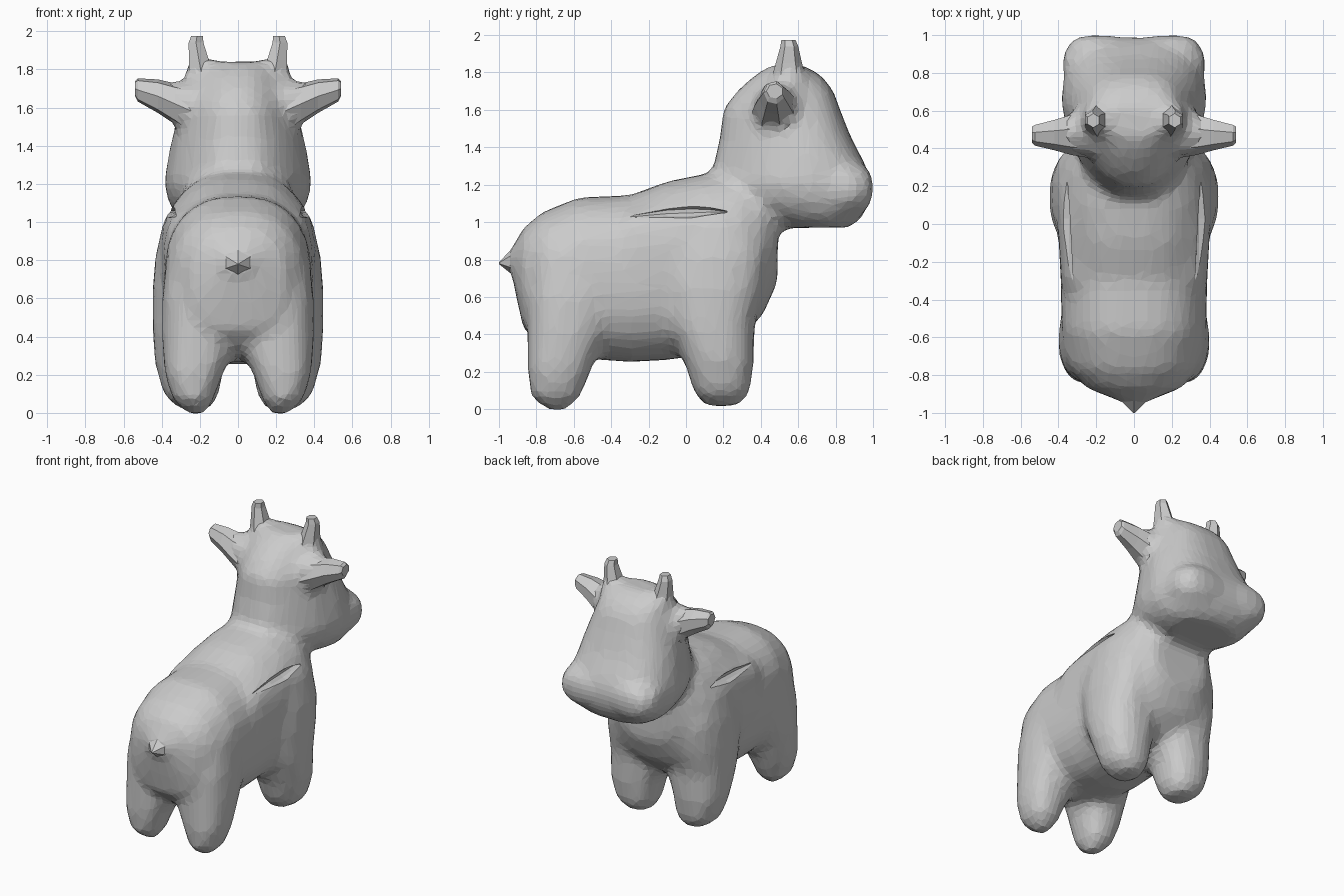
import bpy, bmesh, math


def superellipse(t, p):
    c, s = math.cos(t), math.sin(t)
    return math.copysign(abs(c) ** (2 / p), c), math.copysign(abs(s) ** (2 / p), s)


def loft(bm, axis, sections, n=24, p=2.4, taper=0.0, mirror=False):
    """Rings across an axis; section = (position, u_min, u_max, v_min, v_max)."""
    for sx in ((1, -1) if mirror else (1,)):
        rings = []
        for pos, u0, u1, v0, v1 in sections:
            ring = []
            for i in range(n):
                a, b = superellipse(2 * math.pi * (i + 0.5) / n, p)
                a *= 1 - taper * max(0, -b)
                u = (u0 + u1) / 2 + a * (u1 - u0) / 2
                v = (v0 + v1) / 2 + b * (v1 - v0) / 2
                co = {'x': (pos, u, v), 'y': (u, pos, v), 'z': (u, v, pos)}[axis]
                ring.append(bm.verts.new((co[0] * sx, co[1], co[2])))
            rings.append(ring)
        for r, s in zip(rings, rings[1:]):
            for i in range(n):
                j = (i + 1) % n
                bm.faces.new((r[i], r[j], s[j], s[i]))
        bm.faces.new(rings[0][::-1])
        bm.faces.new(rings[-1])


def finish(bm, name):
    bmesh.ops.recalc_face_normals(bm, faces=bm.faces)
    me = bpy.data.meshes.new(name)
    bm.to_mesh(me)
    bm.free()
    ob = bpy.data.objects.new(name, me)
    bpy.context.collection.objects.link(ob)
    return ob


bm = bmesh.new()

# Torso: half width, bottom and top along y
torso = [(-.92, .12, .66, .88), (-.87, .25, .43, .97), (-.77, .34, .33, 1.055),
         (-.57, .385, .27, 1.135), (-.3, .39, .25, 1.145), (-.1, .395, .26, 1.22),
         (.1, .405, .29, 1.26), (.28, .39, .37, 1.265), (.41, .33, .5, 1.22),
         (.49, .22, .68, 1.1)]
loft(bm, 'y', [(y, -w, w, lo, hi) for y, w, lo, hi in torso], p=2.45)

# Fuller flanks and shoulders around the slits
loft(bm, 'y', [(-.48, .1, .34, .6, .95), (-.3, .08, .39, .5, 1.07), (0, .08, .405, .5, 1.13),
               (.2, .08, .4, .5, 1.13), (.36, .1, .36, .6, 1.08)], n=16, p=2.6, mirror=True)

# Head: half width, back and front stacked in z
head = [(.97, .24, .5, .87), (1.02, .32, .36, .94), (1.1, .37, .2, .98),
        (1.2, .395, .12, .995), (1.3, .38, .145, .965), (1.45, .35, .18, .885),
        (1.6, .305, .195, .825), (1.7, .265, .27, .79), (1.78, .235, .36, .73),
        (1.84, .17, .45, .63)]
loft(bm, 'z', [(z, -w, w, a, b) for z, w, a, b in head], p=2.8, taper=.42)

# Two rounded muzzle lobes
loft(bm, 'y', [(.7, .03, .37, 1.03, 1.34), (.88, .03, .385, 1.03, 1.33),
               (.96, .06, .35, 1.06, 1.3), (1.0, .1, .29, 1.12, 1.25)],
     n=16, p=2.2, mirror=True)

# Legs
front_leg = [(.015, .15, .3, .1, .28), (.09, .1, .39, .04, .345), (.25, .07, .435, -.01, .365),
             (.34, .03, .445, -.05, .365), (.45, .02, .45, -.1, .37), (.65, .03, .45, -.14, .42),
             (.82, .04, .435, -.14, .44), (1.0, .04, .395, -.1, .4)]
hind_leg = [(-.005, .17, .27, -.75, -.64), (.07, .125, .345, -.83, -.56), (.2, .08, .385, -.85, -.51),
            (.3, .03, .395, -.85, -.47), (.4, .02, .4, -.85, -.42), (.6, .02, .4, -.85, -.36),
            (.85, .03, .37, -.8, -.36)]
for leg in (front_leg, hind_leg):
    loft(bm, 'z', leg, n=16, p=2.4, mirror=True)

# Ear, horn and tail roots, blended into the body
loft(bm, 'x', [(.12, .34, .64, 1.43, 1.74), (.3, .36, .6, 1.49, 1.735),
               (.39, .39, .57, 1.55, 1.75)], n=12, p=2, mirror=True)
loft(bm, 'z', [(1.65, .1, .29, .44, .67), (1.8, .14, .275, .47, .64),
               (1.87, .15, .265, .49, .61)], n=12, p=2, mirror=True)
loft(bm, 'y', [(-.78, -.24, .24, .6, .99), (-.88, -.17, .17, .67, .92),
               (-.95, -.08, .08, .73, .85)], n=12, p=2)

body = finish(bm, "body")
m = body.modifiers.new("blend", 'REMESH')
m.mode = 'VOXEL'
m.voxel_size = .036
m = body.modifiers.new("soften", 'SMOOTH')
m.factor = .5
m.iterations = 7
m = body.modifiers.new("facets", 'DECIMATE')
m.ratio = .3

# Lens-shaped slit along each flank
bm = bmesh.new()
slit = [(-.35, .006, 1.025), (-.25, .018, 1.037), (-.1, .036, 1.055),
        (.03, .04, 1.06), (.13, .024, 1.06), (.22, .005, 1.055)]
loft(bm, 'y', [(y, .32, .48, z - h, z + h) for y, h, z in slit], n=12, p=2, mirror=True)
cutter = finish(bm, "slit_cutter")
cutter.hide_render = True
m = body.modifiers.new("slits", 'BOOLEAN')
m.operation = 'DIFFERENCE'
m.solver = 'EXACT'
m.object = cutter
bpy.context.view_layer.objects.active = body
body.select_set(True)
for name in [m.name for m in body.modifiers]:
    bpy.ops.object.modifier_apply(modifier=name)
bpy.data.objects.remove(cutter)

# Faceted ears
bm = bmesh.new()
loft(bm, 'x', [(.24, .35, .62, 1.44, 1.72), (.33, .365, .59, 1.51, 1.73),
               (.42, .39, .56, 1.57, 1.75), (.525, .415, .53, 1.63, 1.755),
               (.54, .43, .52, 1.66, 1.74)], n=7, p=2, mirror=True)
finish(bm, "ears")

# Faceted horns leaning outwards
bm = bmesh.new()
loft(bm, 'z', [(1.74, .1, .27, .45, .65), (1.85, .145, .265, .48, .62),
               (1.94, .175, .265, .505, .6), (1.975, .18, .25, .51, .585)],
     n=6, p=2, mirror=True)
finish(bm, "horns")

# Pointed tail
bm = bmesh.new()
loft(bm, 'y', [(-.86, -.17, .17, .66, .93), (-.93, -.085, .085, .72, .86),
               (-1.0, -.004, .004, .776, .784)], n=6, p=2)
finish(bm, "tail")
